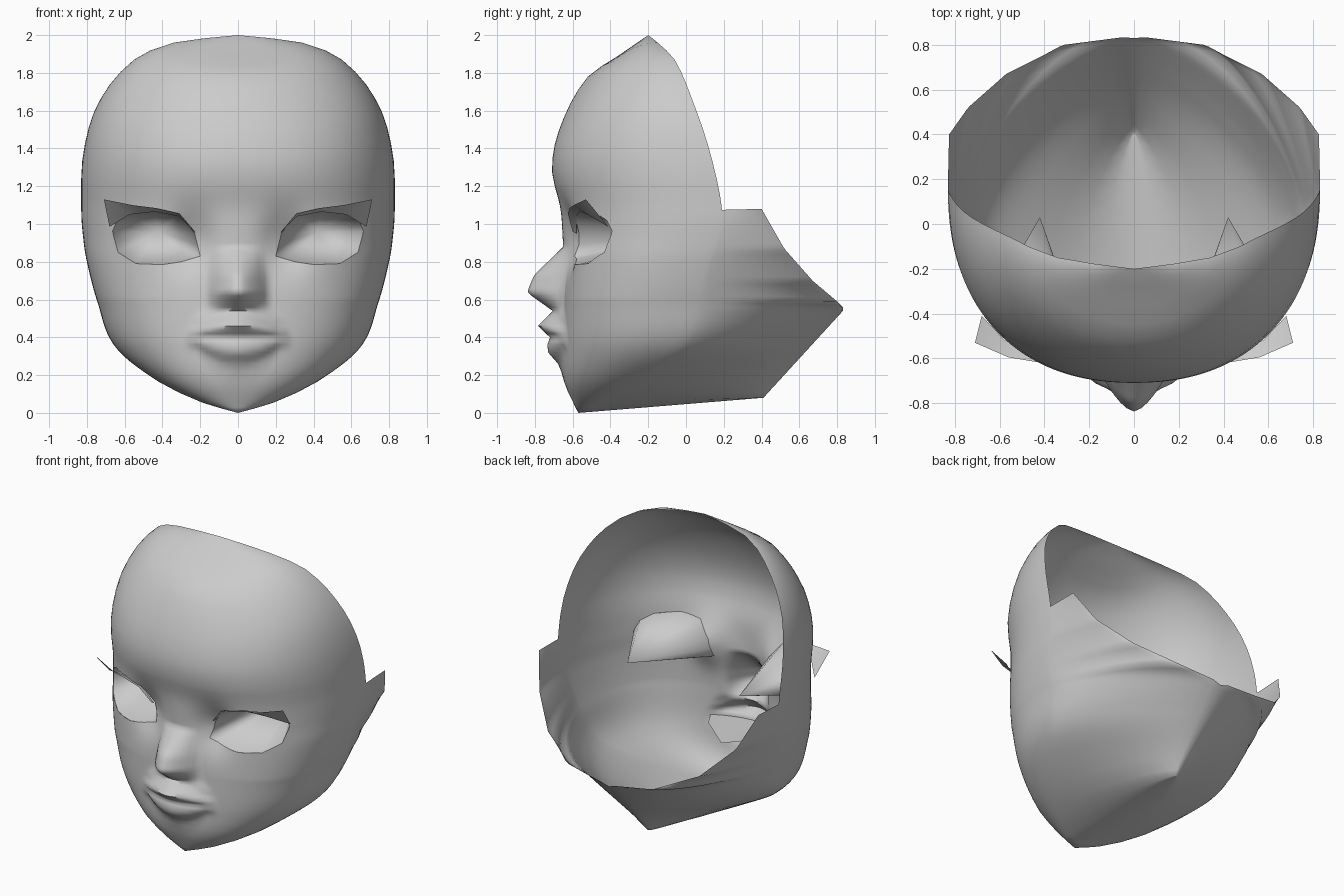
import bpy, bmesh
from math import sin, cos, pi, exp
from mathutils import Vector

if "Cube" in bpy.data.objects:
    bpy.data.objects.remove(bpy.data.objects["Cube"])

N_FRONT, N_BACK = 46, 12

# Head sections: midline height, midline y, then the widest side point x, y, z
ROWS = [(2.0, -.20, 0, -.20, 2.0), (1.89, -.36, .34, -.15, 1.96), (1.78, -.52, .55, -.06, 1.87),
        (1.53, -.66, .74, .04, 1.64), (1.3, -.71, .82, .13, 1.37), (1.08, -.665, .83, .19, 1.075),
        (.95, -.655, .82, .17, .93), (.8, -.65, .80, .12, .8), (.59, -.65, .745, .06, .59),
        (.35, -.655, .65, -.03, .35), (.165, -.645, .42, -.28, .165), (.06, -.60, .19, -.45, .055),
        (0, -.57, 0, -.57, 0)]
# Back ends of the sections (open rim, then the nape midline)
ENDS = [(0, 0, .41, .08), (.08, 0, .41, .08), (.55, 0, .84, .55), (.60, .31, .80, .59),
        (.70, .57, .67, .70), (.87, .74, .52, .87), (1.08, .825, .40, 1.08)]
# Roundness of the sections by height
BACK_POW = [(.2, 1.35), (.4, 1.45), (.55, 1.6), (.6, 1.4), (.7, 1.2), (1.1, 1.1)]
FRONT_POW = [(.1, 2.3), (.35, 2.5), (.6, 2.65), (.8, 2.5), (.95, 2.4), (1.3, 2.25), (1.7, 2.0), (2.0, 1.8)]
# Nose and lips: forward push on the midline and its half width, by height
PUSH = [(.18, 0), (.25, .015), (.32, .075), (.37, .08), (.395, .06), (.46, .13), (.54, .055),
        (.63, .182), (.645, .19), (.73, .155), (.88, 0)]
SPREAD = [(.2, .30), (.41, .28), (.5, .24), (.56, .17), (.65, .16), (.9, .13)]
# Eye opening outline (x, z)
EYE = [(.20, .83), (.30, .80), (.40, .785), (.54, .79), (.635, .85), (.665, .96),
       (.64, 1.02), (.58, 1.06), (.44, 1.075), (.31, 1.05), (.23, .95)]


def lerp_table(table, u):
    if u <= table[0][0]:
        return Vector(table[0][1:] + (0,))
    for a, b in zip(table, table[1:]):
        if u <= b[0]:
            t = (u - a[0]) / (b[0] - a[0])
            return Vector(a[1:] + (0,)).lerp(Vector(b[1:] + (0,)), t)
    return Vector(table[-1][1:] + (0,))


def section(u):
    """Smoothly blended section values (yf, sx, sy, sz) at midline height u."""
    P = [Vector(r[1:]) for r in ROWS]
    U = [r[0] for r in ROWS]
    last = len(U) - 1
    i = next((k for k in range(last) if u >= U[k + 1]), last - 1)

    def tangent(k):
        a, b = max(k - 1, 0), min(k + 1, last)
        return (P[b] - P[a]) / (U[b] - U[a])
    h = U[i + 1] - U[i]
    t = (u - U[i]) / h
    return (P[i] * (2*t**3 - 3*t*t + 1) + tangent(i) * h * (t**3 - 2*t*t + t)
            + P[i + 1] * (3*t*t - 2*t**3) + tangent(i + 1) * h * (t**3 - t*t))


def push(x, z):
    socket = .08 * exp(-((x - .25) / .12) ** 2 - ((z - .91) / .15) ** 2)
    k = max(0, 1 - (x / lerp_table(SPREAD, z)[0]) ** 1.6)
    if z < .54:  # lips close towards the mouth corners
        z = min(.54, .41 + (z - .41) / max(.4, 1 - (x / .28) ** 2))
    return lerp_table(PUSH, z)[0] * k - socket


def surf_y(x, z):
    yf, sx, sy, _ = section(z)
    n = lerp_table(FRONT_POW, z)[0]
    c = max(0, 1 - (abs(x) / sx) ** n) ** (1 / n)
    return sy - (sy - yf) * c - push(abs(x), z)


def head_row(u):
    yf, sx, sy, sz = section(u)
    n = lerp_table(FRONT_POW, u)[0]
    pts = []
    for i in range(N_FRONT + 1):
        a = pi / 2 * (i / N_FRONT) ** 1.2
        s, c = sin(a) ** (2 / n), max(0, cos(a)) ** (2 / n)
        x, z = sx * s, u + (sz - u) * s * s
        pts.append((x, sy - (sy - yf) * c - push(x, z), z))
    e, n = lerp_table(ENDS, u), lerp_table(BACK_POW, u)[0]
    for i in range(1, N_BACK + 1):
        a = pi / 2 * i / N_BACK
        s, c = sin(a) ** (2 / n), max(0, cos(a)) ** (2 / n)
        pts.append((e[0] + (sx - e[0]) * c, sy + (e[1] - sy) * s, sz + (e[2] - sz) * s))
    return pts


def finish(name, bm, angle=70):
    mesh = bpy.data.meshes.new(name)
    bm.to_mesh(mesh)
    bm.free()
    ob = bpy.data.objects.new(name, mesh)
    bpy.context.collection.objects.link(ob)
    bpy.ops.object.select_all(action='DESELECT')
    ob.select_set(True)
    bpy.context.view_layer.objects.active = ob
    bpy.ops.object.shade_smooth_by_angle(angle=angle * pi / 180)
    mod = ob.modifiers.new("Mirror", 'MIRROR')
    mod.merge_threshold = .0005
    return ob


def strip(name, a, b):
    """Ribbon between two point rows."""
    bm = bmesh.new()
    va, vb = [bm.verts.new(p) for p in a], [bm.verts.new(p) for p in b]
    for i in range(len(a) - 1):
        bm.faces.new((va[i], vb[i], vb[i + 1], va[i + 1]))
    return finish(name, bm)


def inside_eye(p):
    return p.y < 0 and all((b[0]-a[0]) * (p.z-a[1]) - (b[1]-a[1]) * (p.x-a[0]) > 0
                           for a, b in zip(EYE, EYE[1:] + EYE[:1]))


def nearest_on_eye(p):
    q, best = Vector((p.x, p.z)), None
    for a, b in zip(EYE, EYE[1:] + EYE[:1]):
        a, b = Vector(a), Vector(b)
        t = min(1, max(0, (q - a).dot(b - a) / (b - a).length_squared))
        c = a.lerp(b, t)
        if best is None or (c - q).length < (best - q).length:
            best = c
    return best


# Head shell
us = [2 - .055 * i for i in range(4)] + [1.78 - .0725 * i for i in range(8)]
us += [round(1.2 - .02 * i, 2) for i in range(48)] + [.22, .165, .11, .06, .03, 0]
bm = bmesh.new()
grid = [[bm.verts.new(p) for p in head_row(u)] for u in us]
for r in range(len(us) - 1):
    cols = N_FRONT + (N_BACK if us[r] <= 1.081 else 0)
    for c in range(cols):
        bm.faces.new((grid[r][c], grid[r+1][c], grid[r+1][c+1], grid[r][c+1]))
bmesh.ops.delete(bm, geom=[v for v in bm.verts if not v.link_faces], context='VERTS')

# Eye opening cut into the shell, its edge pulled onto the outline
hole = [v for v in bm.verts if inside_eye(v.co)]
holeset = set(hole)
edge = {v for h in hole for f in h.link_faces for v in f.verts} - holeset
bmesh.ops.delete(bm, geom=hole, context='VERTS')
for v in edge:
    if v.is_valid:
        x, z = nearest_on_eye(v.co)
        v.co = (x, surf_y(x, z), z)
bmesh.ops.remove_doubles(bm, verts=bm.verts[:], dist=.0005)
finish("head_shell", bm)

# Eye sockets: funnels running back to a point
bm = bmesh.new()
tip = bm.verts.new((.42, .03, .96))
ring = []
for a, b in zip(EYE, EYE[1:] + EYE[:1]):
    for t in (0, .5):
        x, z = a[0] + (b[0] - a[0]) * t, a[1] + (b[1] - a[1]) * t
        ring.append(bm.verts.new((x, surf_y(x, z), z)))
for p, q in zip(ring, ring[1:] + ring[:1]):
    bm.faces.new((p, q, tip))
finish("eye_socket", bm, 180)

# Upper lashes
strip("eyelash",
      [(.71, -.53, 1.13), (.56, -.595, 1.10), (.44, -.615, 1.085), (.31, -.625, 1.055), (.23, -.60, .96)],
      [(.68, -.41, .985), (.575, -.52, 1.05), (.44, -.56, 1.065), (.31, -.58, 1.04), (.225, -.58, .95)])

# Mouth pocket behind the lips
xs = [0, .07, .14, .2, .26]
strip("mouth_pocket", [(x, surf_y(x, .4) + .005, .4) for x in xs],
      [(x * .8, -.38 - .6 * x, .37 + .1 * x) for x in xs])
